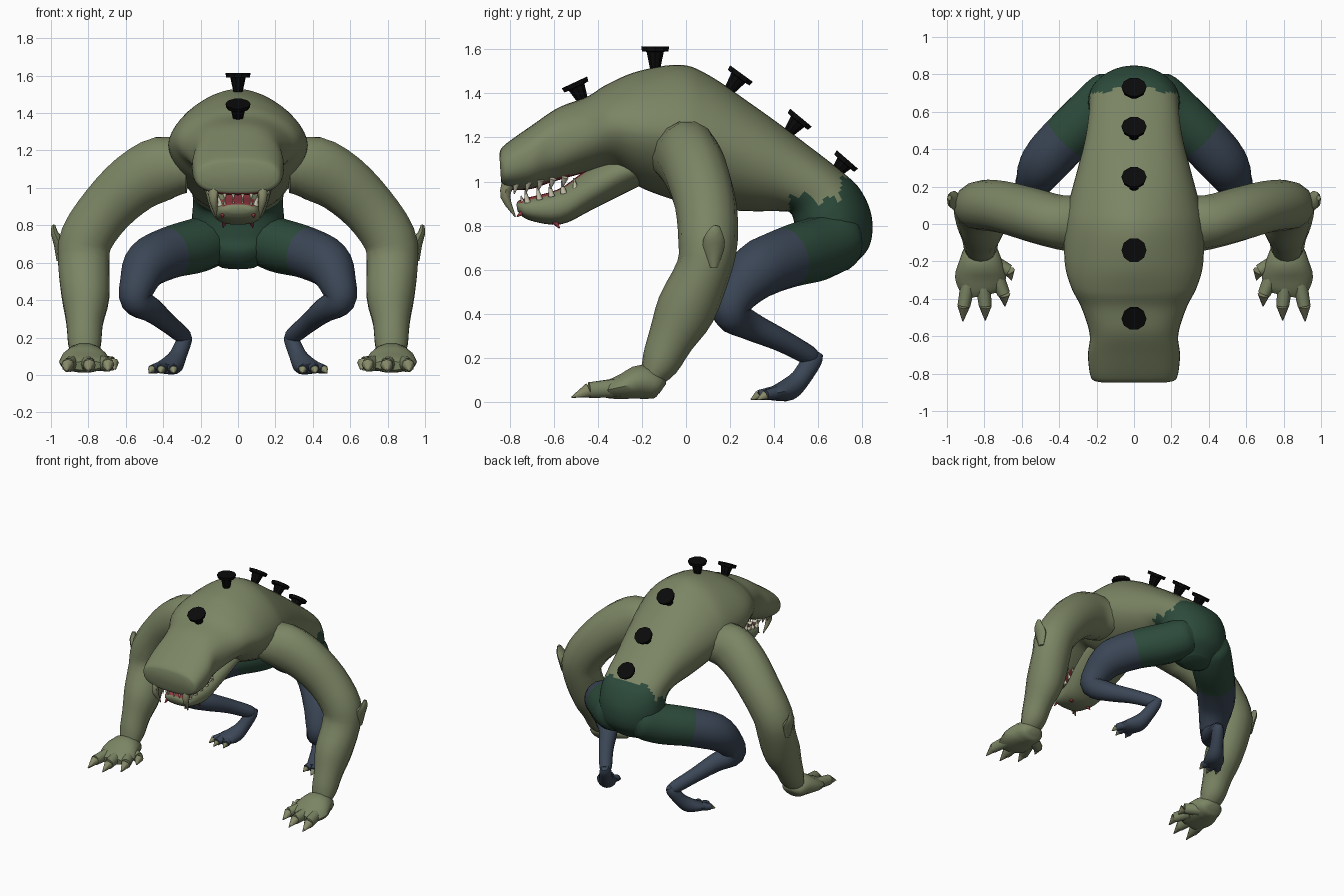
import bpy, bmesh, math
from mathutils import Vector

cube = bpy.data.objects.get("Cube")
if cube:
    bpy.data.objects.remove(cube, do_unlink=True)


def material(name, rgb):
    m = bpy.data.materials.new(name)
    m.use_nodes = True
    m.diffuse_color = (*rgb, 1)
    m.node_tree.nodes["Principled BSDF"].inputs["Base Color"].default_value = (*rgb, 1)
    return m


skin = material("olive skin", (.2, .235, .128))
cloth = material("dark green cloth", (.026, .07, .045))
slate = material("slate blue skin", (.043, .061, .092))
black = material("black rubber", (.003, .003, .003))
red = material("mouth red", (.3, .04, .05))
cream = material("tooth cream", (.6, .57, .42))
horn = material("claw tan", (.25, .26, .145))

X, Y = Vector((1, 0, 0)), Vector((0, 1, 0))


def smooth_path(points, steps):
    """Catmull-Rom interpolation of tuples of any length."""
    out, last = [], len(points) - 1
    for i in range(last):
        quad = [points[max(0, min(last, i + k))] for k in (-1, 0, 1, 2)]
        for s in range(steps):
            t = s / steps
            out.append([.5 * (2 * b + (c - a) * t + (2 * a - 5 * b + 4 * c - d) * t * t
                              + (3 * b - a - 3 * c + d) * t ** 3) for a, b, c, d in zip(*quad)])
    return out + [list(points[-1])]


def oval(center, u, v, power=2, sides=14):
    def bend(w):
        return math.copysign(abs(w) ** (2 / power), w)
    angles = [math.tau * i / sides for i in range(sides)]
    return [center + u * bend(math.cos(a)) + v * bend(math.sin(a)) for a in angles]


def tube(points, ref=Y, steps=3, sides=14):
    """Rings along a path of (x, y, z, radius along ref, other radius)."""
    path = smooth_path(points, steps)
    spots = [Vector(p[:3]) for p in path]
    rings = []
    for i, p in enumerate(path):
        t = (spots[min(i + 1, len(path) - 1)] - spots[max(i - 1, 0)]).normalized()
        u = (ref - t * ref.dot(t)).normalized()
        rings.append(oval(spots[i], u * p[3], t.cross(u) * p[4], 2, sides))
    return rings


def slab(points, steps=4, sides=28):
    """Rings spanning a top and a bottom point: (y, z, y, z, half width, squareness)."""
    rings = []
    for yt, zt, yb, zb, w, power in smooth_path(points, steps):
        top, low = Vector((0, yt, zt)), Vector((0, yb, zb))
        rings.append(oval((top + low) / 2, X * w, (top - low) / 2, power, sides))
    return rings


def spike(a, b, r, tip=.003, sides=8):
    ref = X if abs((Vector(b) - Vector(a)).normalized().x) < .8 else Y
    return tube([(*a, r, r), (*b, tip, tip)], ref, 1, sides)


def part(name, mats, pieces, rule=None, mirror=False, angle=45):
    bm = bmesh.new()
    for rings in pieces:
        loops = [[bm.verts.new(co) for co in ring] for ring in rings]
        for a, b in zip(loops, loops[1:]):
            for i in range(len(a)):
                j = (i + 1) % len(a)
                bm.faces.new((a[i], a[j], b[j], b[i]))
        bm.faces.new(loops[0])
        bm.faces.new(loops[-1])
    bmesh.ops.recalc_face_normals(bm, faces=bm.faces)
    bm.normal_update()
    if rule:
        for f in bm.faces:
            f.material_index = int(rule(f.calc_center_median(), f.normal))
    mesh = bpy.data.meshes.new(name)
    bm.to_mesh(mesh)
    bm.free()
    ob = bpy.data.objects.new(name, mesh)
    bpy.context.collection.objects.link(ob)
    for m in mats:
        mesh.materials.append(m)
    bpy.ops.object.select_all(action="DESELECT")
    ob.select_set(True)
    bpy.context.view_layer.objects.active = ob
    bpy.ops.object.shade_smooth_by_angle(angle=math.radians(angle))
    if mirror:
        ob.modifiers.new("mirror", "MIRROR").use_mirror_merge = False
    return ob


# Upper head, torso and pelvis in one sweep, with a ragged waistband
def torso_color(c, n):
    edge = 1.02 if c.y > .7 else .95 - (c.y - .48) * .22 + .025 * math.sin(c.y * 60)
    if c.y > .47 and c.z < edge:
        return 1
    return 2 if c.y < -.45 and n.z < -.75 and abs(c.x) < .1 else 0


part("torso_and_head", [skin, cloth, red], [slab([
    (-.848, 1.125, -.84, 1.0, .19, 2.6), (-.825, 1.165, -.815, .965, .23, 2.5),
    (-.7, 1.255, -.71, .965, .246, 2.4), (-.58, 1.335, -.6, 1.0, .237, 2.4),
    (-.45, 1.385, -.45, 1.04, .28, 2.1), (-.36, 1.44, -.32, 1.05, .335, 1.9),
    (-.22, 1.5, -.2, .97, .37, 1.75), (-.03, 1.53, 0, .9, .37, 1.7),
    (.1, 1.485, .12, .875, .35, 1.75), (.3, 1.35, .3, .865, .3, 2),
    (.5, 1.205, .42, .865, .26, 2.2), (.72, 1.035, .48, .85, .24, 2.4),
    (.8, .95, .5, .74, .245, 2.2), (.845, .83, .5, .66, .235, 2),
    (.83, .7, .54, .6, .19, 2), (.74, .6, .6, .565, .1, 2)], 8, 44)], torso_color)

# Lower jaw
part("lower_jaw", [skin, red], [slab([
    (-.77, .895, -.765, .865, .065, 2.4), (-.745, .92, -.715, .825, .11, 2.4),
    (-.58, .965, -.57, .805, .14, 2.4), (-.45, 1.055, -.43, .87, .17, 2.2),
    (-.32, 1.13, -.28, .945, .19, 2), (-.2, 1.14, -.17, 1.0, .19, 2)])],
    lambda c, n: c.y < -.45 and n.z > .7 and abs(c.x) < .08)

# Teeth: upper and lower rows along each side and across the front
teeth = []
for i in range(5):
    y = -.77 + .055 * i
    teeth.append(spike((.16, y, .995 + .006 * i), (.145, y - .01, .945 + .008 * i), .017))
    teeth.append(spike((.095 + .008 * i, y + .05, .905 + .014 * i),
                       (.105 + .008 * i, y + .04, .96 + .014 * i), .015))
for x in (.025, .07):
    teeth.append(spike((x, -.81, .985), (x, -.815, .935), .014))
    teeth.append(spike((x, -.735, .885), (x, -.75, .935), .013))
part("teeth", [cream], teeth, mirror=True)
part("fangs", [horn], [tube([(.13, -.805, 1.0, .03, .03), (.13, -.82, .93, .022, .022),
                             (.115, -.775, .84, .003, .003)], X, 3, 8)], mirror=True)
part("chin_barbs", [red], [spike((.07, -.6, .825), (.08, -.575, .788), .018),
                           spike((.08, -.73, .87), (.085, -.768, .84), .016)], mirror=True)

# Arm and hand
part("arm", [skin], [tube([
    (.27, 0, 1.11, .16, .14), (.4, .01, 1.105, .145, .175), (.55, .05, 1.03, .145, .165),
    (.7, .09, .89, .14, .15), (.81, .1, .73, .135, .145), (.825, .08, .6, .125, .14),
    (.815, 0, .42, .135, .13), (.82, -.07, .28, .105, .1), (.82, -.12, .17, .085, .09),
    (.82, -.165, .1, .05, .07)]),
    tube([(.95, .125, .61, .02, .02), (.955, .125, .7, .05, .03), (.98, .13, .755, .042, .02),
          (.987, .14, .8, .014, .01)], Y, 2, 8)], mirror=True)

fingers = [((.74, -.27, .065), (.695, -.375, .055), (.69, -.44, .02)),
           ((.81, -.3, .065), (.795, -.44, .052), (.795, -.515, .02)),
           ((.88, -.28, .065), (.91, -.44, .052), (.915, -.52, .02)),
           ((.76, -.2, .065), (.67, -.25, .06), (.655, -.3, .03))]
part("hand", [skin], [tube([
    (.82, -.105, .06, .04, .025), (.82, -.125, .07, .085, .06), (.82, -.2, .09, .115, .08),
    (.82, -.28, .07, .137, .06), (.815, -.35, .055, .115, .042), (.81, -.38, .05, .09, .025)], X)] +
    [tube([(*a, .042, .045), (*b, .034, .038)], X, 1, 10) for a, b, c in fingers], mirror=True)
part("hand_claws", [horn], [spike(b, c, .034) for a, b, c in fingers], mirror=True)


# Leg: covered thigh, bare knee and shin
def leg_color(c, n):
    past = (c - Vector((.36, .46, .655))).dot(Vector((.69, -.6, -.25)))
    return past > 0 or c.z < .5


part("leg", [cloth, slate], [tube([(*p, r, r) for *p, r in [
    (.06, .785, .76, .06), (.1, .715, .745, .13), (.21, .6, .695, .145), (.36, .46, .655, .138),
    (.48, .325, .595, .13), (.533, .23, .49, .1), (.545, .205, .4, .083), (.46, .29, .345, .066),
    (.38, .43, .28, .052), (.3, .55, .215, .045), (.28, .58, .2, .035)]], Y, 4, 16)],
    leg_color, True)

# Foot and toes
toes = [((.36, .41, .04), (.345, .34, .03), (.34, .31, .01)),
        ((.4, .39, .04), (.41, .33, .03), (.415, .295, .01)),
        ((.42, .41, .04), (.46, .36, .03), (.475, .325, .01))]
part("foot", [slate], [tube([
    (.275, .595, .225, .022, .03), (.285, .575, .19, .04, .045), (.32, .52, .105, .047, .046),
    (.35, .468, .057, .062, .052), (.385, .41, .04, .072, .036), (.4, .37, .035, .06, .026)], X)] +
    [tube([(*a, .034, .03), (*b, .026, .024)], X, 1, 10) for a, b, c in toes], mirror=True)
part("toe_claws", [horn], [spike(b, c, .022) for a, b, c in toes], mirror=True)

# Row of flared pegs down the spine: base and cap centre in the side plane
for i, (yb, zb, yt, zt) in enumerate([(-.465, 1.36, -.507, 1.45), (-.14, 1.51, -.14, 1.613),
                                      (.19, 1.405, .252, 1.49), (.46, 1.215, .522, 1.29),
                                      (.672, 1.03, .733, 1.1)]):
    base, cap = Vector((0, yb, zb)), Vector((0, yt, zt))
    axis = (cap - base).normalized()
    side = X.cross(axis)
    levels = [(base, .024), (cap - axis * .024, .041), (cap - axis * .022, .063), (cap, .067)]
    part(f"spine_peg_{i + 1}", [black],
         [[oval(p, X * r, side * r, 2, 10) for p, r in levels]], angle=30)
